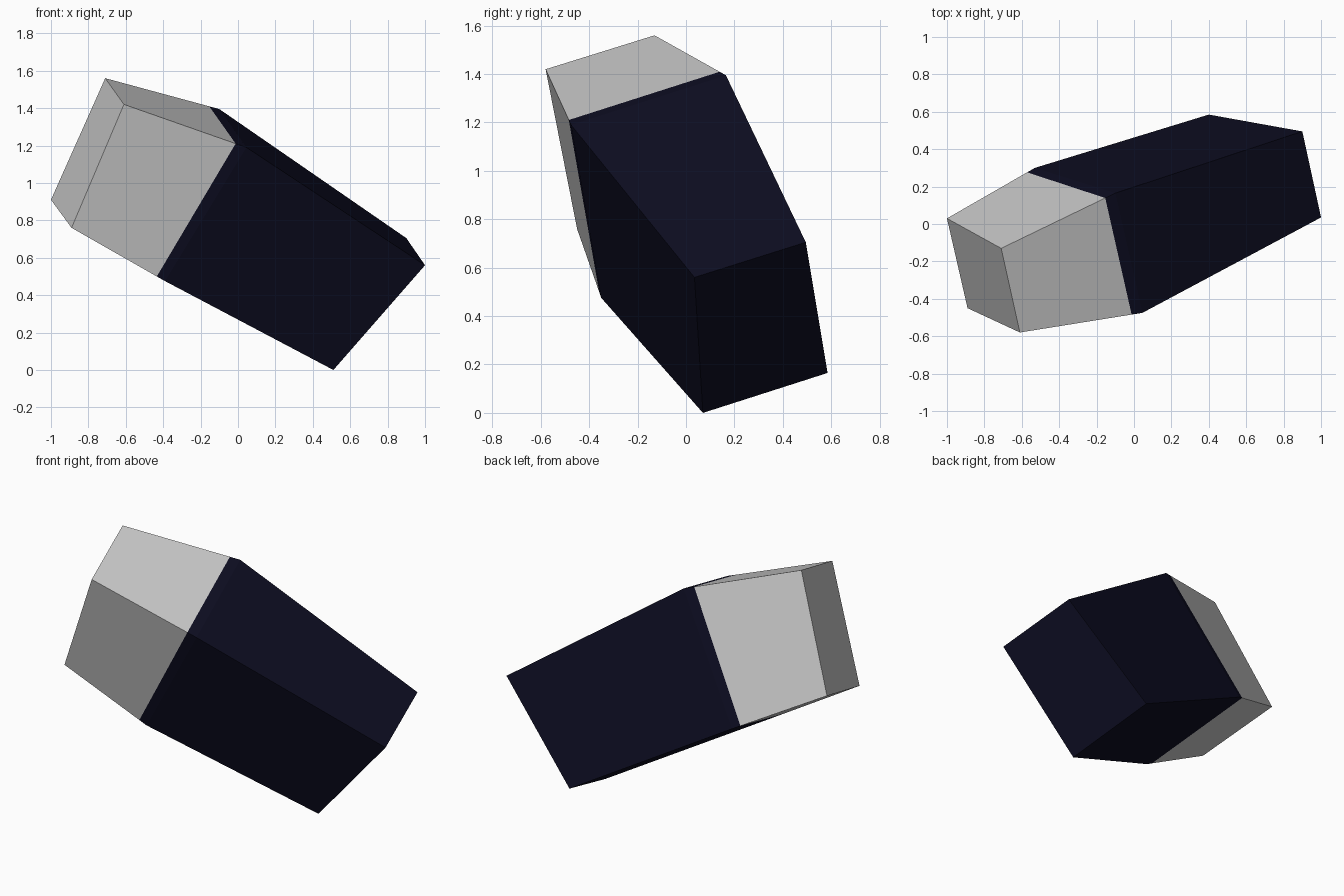
import bpy
import bmesh
from mathutils import Vector

if "Cube" in bpy.data.objects:
    bpy.data.objects.remove(bpy.data.objects["Cube"])


def material(name, rgb):
    m = bpy.data.materials.new(name)
    m.diffuse_color = (*rgb, 1.0)
    m.use_nodes = True
    m.node_tree.nodes["Principled BSDF"].inputs["Base Color"].default_value = m.diffuse_color
    return m


GREY = material("light grey", (0.60, 0.60, 0.60))
NAVY = material("dark navy", (0.004, 0.004, 0.0155))

# Four-sided cross-sections of the tilted block: upper back, upper front, lower front, lower back
grey_end = [(-0.71, -0.13, 1.56), (-0.61, -0.58, 1.42), (-0.89, -0.45, 0.76), (-1.0, 0.03, 0.91)]
middle = [(-0.10, 0.165, 1.395), (0.045, -0.475, 1.19), (-0.39, -0.35, 0.475), (-0.53, 0.30, 0.68)]
navy_end = [(0.90, 0.495, 0.705), (1.0, 0.035, 0.56), (0.51, 0.07, 0.0), (0.40, 0.585, 0.165)]

# The colour changes just before the widest section
colour_line = [Vector(a).lerp(Vector(b), 0.912) for a, b in zip(grey_end, middle)]

# Loft the sections into one closed body
bm = bmesh.new()
rings = [[bm.verts.new(p) for p in ring] for ring in (grey_end, colour_line, middle, navy_end)]
for i, (r, s) in enumerate(zip(rings, rings[1:])):
    for j in range(4):
        k = (j + 1) % 4
        bm.faces.new((r[j], r[k], s[k], s[j])).material_index = 0 if i == 0 else 1

# Flat end caps
bm.faces.new(rings[0]).material_index = 0
bm.faces.new(rings[-1]).material_index = 1
bmesh.ops.recalc_face_normals(bm, faces=bm.faces)

mesh = bpy.data.meshes.new("two_tone_block")
bm.to_mesh(mesh)
bm.free()
mesh.materials.append(GREY)
mesh.materials.append(NAVY)
bpy.context.collection.objects.link(bpy.data.objects.new("two_tone_block", mesh))
